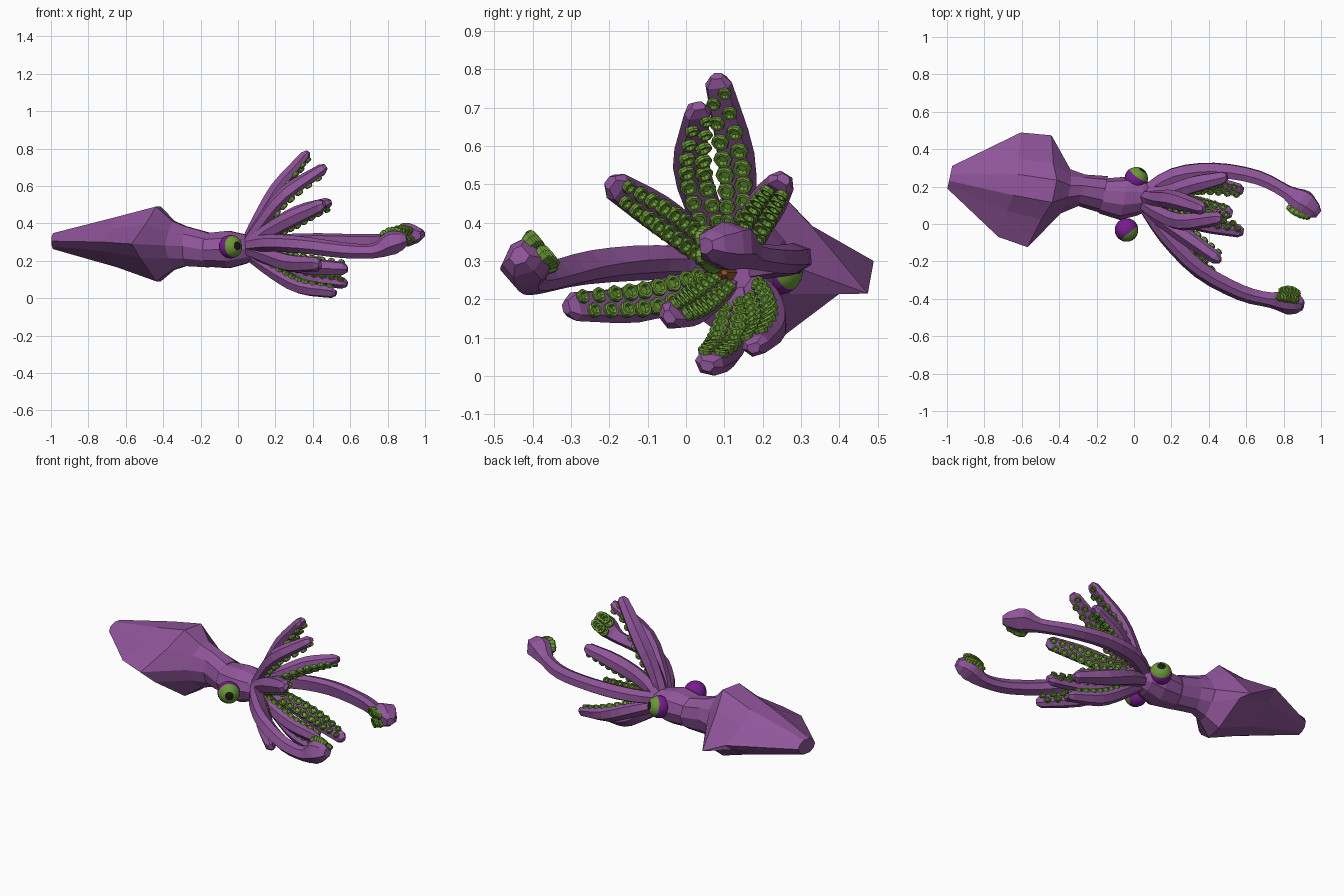
import bpy, bmesh, math
from mathutils import Vector

if "Cube" in bpy.data.objects:
    bpy.data.objects.remove(bpy.data.objects["Cube"])


def mat(name, col):
    m = bpy.data.materials.new(name)
    m.diffuse_color = (*col, 1)
    m.use_nodes = True
    m.node_tree.nodes["Principled BSDF"].inputs["Base Color"].default_value = m.diffuse_color
    return m


SKIN = mat("purple_skin", (0.275, 0.09, 0.32))
GREEN = mat("sucker_green", (0.145, 0.32, 0.036))
EYE = mat("eye_purple", (0.19, 0.012, 0.28))
BLACK = mat("pupil_black", (0.01, 0.01, 0.01))
BEAK = mat("beak_brown", (0.32, 0.1, 0.02))


def finish(bm, name, *mats):
    bmesh.ops.recalc_face_normals(bm, faces=bm.faces)
    me = bpy.data.meshes.new(name)
    bm.to_mesh(me)
    bm.free()
    for m in mats:
        me.materials.append(m)
    ob = bpy.data.objects.new(name, me)
    bpy.context.collection.objects.link(ob)
    return ob


def loft(bm, rings):
    vs = [[bm.verts.new(p) for p in r] for r in rings]
    n = len(vs[0])
    for a, b in zip(vs, vs[1:]):
        for i in range(n):
            j = (i + 1) % n
            bm.faces.new((a[i], a[j], b[j], b[i]))
    bm.faces.new(vs[0])
    bm.faces.new(vs[-1])


# Ten-sided body section: f blends a round section into a finned one
ROUND = [(1, 0), (.81, .59), (.31, .95)]
TOP = [(1, 0), (.5, .52), (.2, 1.0)]
BELLY = [(1, 0), (.75, -.38), (.2, -1.0)]


def section(x, y, z, w, h, f=0, sweep=0, droop=0):
    up = [((1 - f) * a[0] + f * b[0], (1 - f) * a[1] + f * b[1]) for a, b in zip(ROUND, TOP)]
    low = [((1 - f) * a[0] + f * b[0], -(1 - f) * a[1] + f * b[1]) for a, b in zip(ROUND, BELLY)]
    full = up + [(-a, b) for a, b in reversed(up)] + [(-a, b) for a, b in low[1:]] + low[:0:-1]
    return [(x + .21 * a * w + sweep * abs(b), y + .98 * a * w,
             z + b * h - droop * (a == 1)) for a, b in full]


# Mantle with fins, the left front fin corner drooping
bm = bmesh.new()
loft(bm, [section(-.985, .25, .305, .062, .045),
          section(-.665, .21, .300, .285, .135, 1, .03),
          section(-.505, .175, .290, .305, .200, 1, .080, .075),
          section(-.365, .175, .282, .120, .135, .4, .02),
          section(-.28, .18, .278, .086, .112),
          section(-.16, .158, .258, .100, .098)])
finish(bm, "mantle", SKIN)

# Head
bm = bmesh.new()
loft(bm, [section(-.18, .156, .258, .086, .085),
          section(-.165, .150, .258, .096, .094),
          section(-.05, .138, .260, .119, .105),
          section(.04, .142, .262, .098, .082),
          section(.10, .135, .268, .058, .055)])
finish(bm, "head", SKIN)

# Beak between the arms
bm = bmesh.new()
bmesh.ops.create_cone(bm, cap_ends=True, segments=6, radius1=.04, radius2=.008, depth=.09)
ob = finish(bm, "beak", BEAK)
ob.rotation_euler = (0, math.pi / 2, 0)
ob.location = (.125, .10, .27)

# Eyes: iris and pupil are polar caps of the ball
for name, c, d in (("left_eye", (.012, .242, .275), (.55, .78, .25)),
                   ("right_eye", (-.04, -.032, .275), (.62, -.78, .08))):
    bm = bmesh.new()
    bmesh.ops.create_uvsphere(bm, u_segments=16, v_segments=16, radius=.063)
    for f in bm.faces:
        a = math.degrees(f.calc_center_median().angle(Vector((0, 0, 1))))
        f.material_index = 2 if a < 19 else 1 if a < 68 else 0
        f.smooth = True
    ob = finish(bm, name, EYE, GREEN, BLACK)
    ob.rotation_euler = Vector(d).to_track_quat('Z', 'Y').to_euler()
    ob.location = c


# Smooth path through (x, y, z, width) points
def path(pts, u):
    p = [Vector(q) for q in pts]
    p = [2 * p[0] - p[1]] + p + [2 * p[-1] - p[-2]]
    s = min(max(u, 0), 1) * (len(pts) - 1)
    i = min(int(s), len(pts) - 2)
    t = s - i
    a, b, c, d = p[i:i + 4]
    return .5 * (2 * b + (c - a) * t + (2 * a - 5 * b + 4 * c - d) * t * t
                 + (3 * b - a - 3 * c + d) * t ** 3)


# Position, width, tangent, side and inward normal along a limb
def frame(pts, u, inward):
    q = path(pts, u)
    p = q.to_3d()
    t = (path(pts, u + .02).to_3d() - path(pts, u - .02).to_3d()).normalized()
    n = Vector(inward) if inward else Vector((p.x + .03, .11, .275)) - p
    n = (n - t * n.dot(t)).normalized()
    return p, q[3] * 1.08, t, t.cross(n), n


PROFILE = [(-.75, 1), (.75, 1), (1, .1), (.5, -1), (-.5, -1), (-1, .1)]


def limb(name, pts, thick, inward=None, steps=9):
    bm = bmesh.new()
    rings = []
    for k in range(steps + 1):
        p, w, t, s, n = frame(pts, k / steps, inward)
        rings.append([p + s * a * w + n * b * w * thick for a, b in PROFILE])
    rings.append([p + t * w * .65 + s * a * w * .5 + n * b * w * thick * .5 for a, b in PROFILE])
    loft(bm, rings)
    finish(bm, name, SKIN)


# Cup-shaped suckers in two staggered rows
CUP = [(.8, -.3), (1, .4), (.9, .65), (.6, .65), (.45, .2)]


def suckers(name, pts, thick, u0, u1, count, inward=None):
    bm = bmesh.new()
    for k in range(count * 2):
        u = u0 + (u1 - u0) * k / (count * 2 - 1)
        p, w, t, s, n = frame(pts, u, inward)
        c = p + s * w * (.48 if k % 2 else -.48) + n * w * thick
        r = w * .5
        loft(bm, [[c + n * z * r + (s * math.cos(a) + t * math.sin(a)) * r * q
                   for a in (i * math.tau / 8 for i in range(8))] for q, z in CUP])
    finish(bm, name, GREEN)


# Eight arms
ARMS = {
    "upper_left_arm": [(.04, .15, .29, .03), (.11, .14, .42, .040), (.21, .130, .585, .047), (.36, .085, .765, .033)],
    "upper_right_arm": [(.04, .11, .29, .03), (.12, .06, .40, .040), (.25, .01, .56, .045), (.45, .03, .692, .034)],
    "side_left_arm": [(.04, .17, .28, .03), (.17, .17, .37, .042), (.32, .215, .455, .046), (.475, .25, .507, .034)],
    "side_right_arm": [(.04, .09, .28, .03), (.16, .01, .36, .042), (.29, -.08, .43, .046), (.44, -.185, .497, .036)],
    "lower_outer_right_arm": [(.04, .09, .26, .03), (.15, 0, .225, .042), (.27, -.14, .185, .046), (.42, -.295, .18, .036)],
    "lower_inner_right_arm": [(.04, .12, .25, .03), (.18, .06, .21, .042), (.36, 0, .17, .046), (.56, -.04, .155, .036)],
    "lower_inner_left_arm": [(.04, .13, .24, .03), (.19, .125, .135, .042), (.33, .10, .058, .046), (.50, .06, .030, .036)],
    "lower_outer_left_arm": [(.04, .16, .25, .03), (.20, .21, .19, .042), (.38, .22, .12, .046), (.56, .182, .078, .034)],
}
for name, pts in ARMS.items():
    limb(name, pts, .66)
    suckers(name + "_suckers", pts, .66, .24, .98, 9)

# Two long tentacles with clubs at the ends
TENT = {
    "left_tentacle": ([(.04, .16, .28, .03), (.21, .26, .30, .037), (.43, .288, .308, .037), (.66, .25, .305, .035),
                       (.82, .17, .315, .034), (.90, .12, .34, .060), (.965, .07, .34, .040)], (-.2, -1, -.1)),
    "right_tentacle": ([(.04, .11, .28, .03), (.17, -.07, .293, .037), (.35, -.25, .28, .037), (.57, -.37, .252, .035),
                        (.73, -.41, .25, .034), (.82, -.42, .290, .056), (.875, -.43, .305, .044)], (0, .75, .65)),
}
for name, (pts, inward) in TENT.items():
    limb(name, pts, .95, inward, 18)
    suckers(name + "_suckers", pts, .88, .79, .97, 5, inward)
